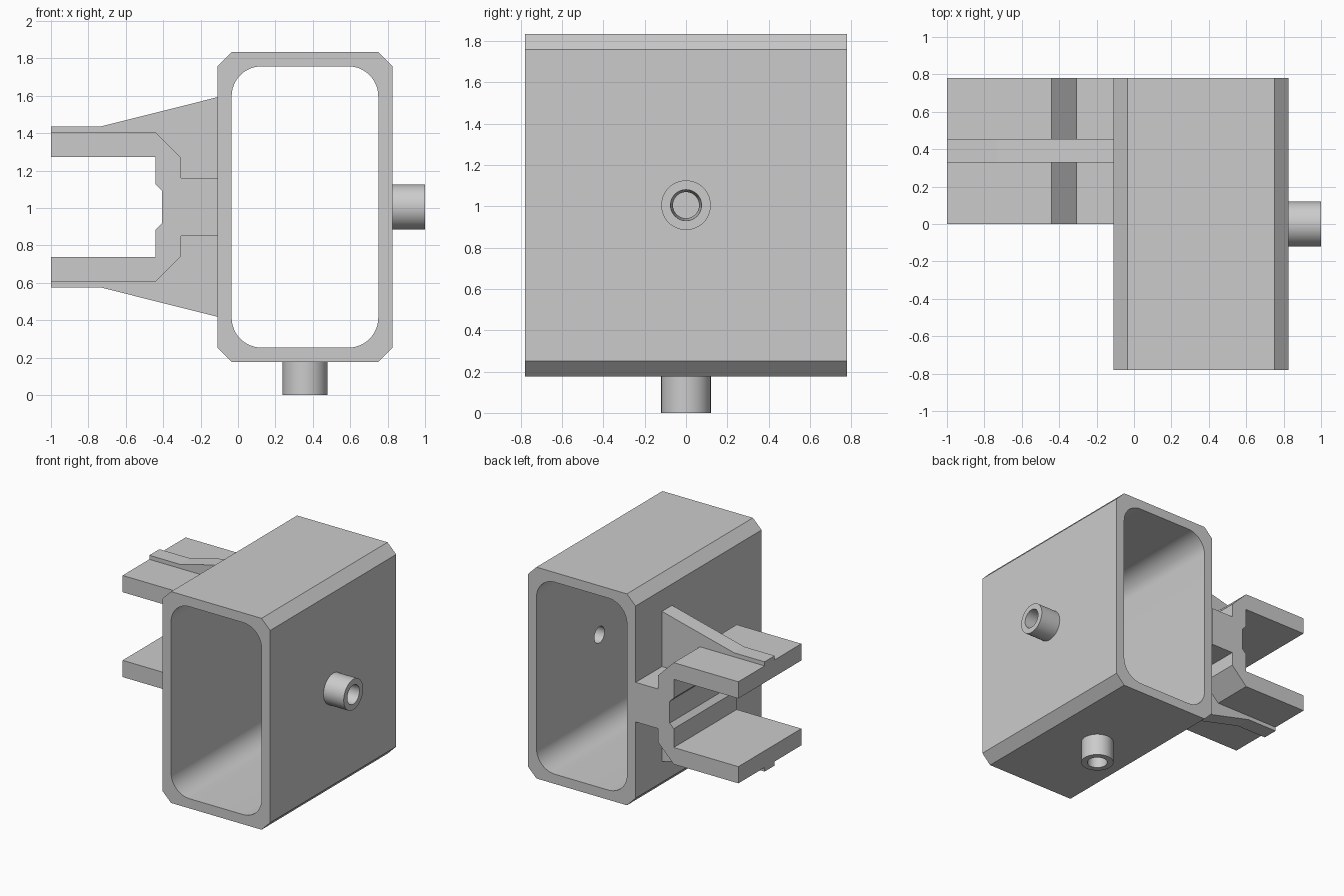
import bpy, bmesh, math
from mathutils import Vector, Matrix

if "Cube" in bpy.data.objects:
    bpy.data.objects.remove(bpy.data.objects["Cube"], do_unlink=True)

grey = bpy.data.materials.new("plain_grey")
grey.use_nodes = True
grey.diffuse_color = (0.6, 0.6, 0.6, 1)
grey.node_tree.nodes["Principled BSDF"].inputs["Base Color"].default_value = (0.6, 0.6, 0.6, 1)

MID = 1.005          # height of the symmetry plane
HALF = 0.78          # half depth of the sleeve
SIDE_X = 0.825       # right wall of the sleeve
BASE_Z = 0.175       # underside of the sleeve
CENTRE_X = 0.358


def make_object(name, bm):
    bmesh.ops.recalc_face_normals(bm, faces=bm.faces)
    mesh = bpy.data.meshes.new(name)
    bm.to_mesh(mesh)
    bm.free()
    mesh.materials.append(grey)
    obj = bpy.data.objects.new(name, mesh)
    bpy.context.collection.objects.link(obj)
    return obj


def prism(name, profile, y0, y1):
    """Extrude an x-z outline along y."""
    bm = bmesh.new()
    face = bm.faces.new([bm.verts.new((x, y0, z)) for x, z in profile])
    new = bmesh.ops.extrude_face_region(bm, geom=[face])["geom"]
    verts = [v for v in new if isinstance(v, bmesh.types.BMVert)]
    bmesh.ops.translate(bm, verts=verts, vec=(0, y1 - y0, 0))
    return make_object(name, bm)


def cone(name, start, end, r0, r1):
    start, end = Vector(start), Vector(end)
    axis = end - start
    turn = axis.to_track_quat('Z', 'Y').to_matrix().to_4x4()
    bm = bmesh.new()
    bmesh.ops.create_cone(bm, cap_ends=True, segments=48, radius1=r0, radius2=r1,
                          depth=axis.length,
                          matrix=Matrix.Translation((start + end) / 2) @ turn)
    return make_object(name, bm)


def cut(obj, cutter):
    mod = obj.modifiers.new("cut", 'BOOLEAN')
    mod.operation, mod.solver, mod.object = 'DIFFERENCE', 'EXACT', cutter
    bpy.context.view_layer.objects.active = obj
    bpy.ops.object.modifier_apply(modifier=mod.name)


def rounded_box(w, h, r, steps):
    """Corner outline around the sleeve centre; one step makes a chamfer."""
    pts = []
    for i, (sx, sz) in enumerate([(1, 1), (-1, 1), (-1, -1), (1, -1)]):
        for k in range(steps + 1):
            a = math.pi / 2 * (i + k / steps)
            pts.append((CENTRE_X + sx * (w - r) + r * math.cos(a),
                        MID + sz * (h - r) + r * math.sin(a)))
    return pts


def flip(profile):
    return [(x, 2 * MID - z) for x, z in reversed(profile)]


# Rectangular sleeve with chamfered outside and rounded bore
sleeve = prism("sleeve", rounded_box(0.467, 0.828, 0.075, 1), -HALF, HALF)
bore = prism("bore_cutter", rounded_box(0.392, 0.752, 0.16, 12), -1, 1)
cut(sleeve, bore)

# Round bosses with tapered holes through the wall
side_boss = cone("side_boss", (SIDE_X, 0, MID), (1, 0, MID), 0.12, 0.12)
lower_boss = cone("lower_boss", (CENTRE_X, 0, BASE_Z), (CENTRE_X, 0, 0), 0.12, 0.12)
side_hole = cone("side_hole_cutter", (0.7, 0, MID), (1.02, 0, MID), 0.061, 0.076)
lower_hole = cone("lower_hole_cutter", (CENTRE_X, 0, 0.3), (CENTRE_X, 0, -0.02), 0.061, 0.076)
for boss, hole in ((side_boss, side_hole), (lower_boss, lower_hole)):
    cut(boss, hole)
    cut(sleeve, hole)
for helper in (bore, side_hole, lower_hole):
    bpy.data.objects.remove(helper, do_unlink=True)

# Forked bracket, mirrored about the middle height
upper = [(-0.11, 1.16), (-0.305, 1.16), (-0.305, 1.268), (-0.44, 1.403), (-1, 1.403),
         (-1, 1.272), (-0.44, 1.272), (-0.44, 1.125), (-0.405, 1.09)]
bracket = prism("fork_bracket", upper + flip(upper), 0, HALF)

# Stiffening ribs above and below the fork
rib = [(-0.11, 1.592), (-0.735, 1.435), (-1, 1.435), (-1, 1.403), (-0.44, 1.403),
       (-0.305, 1.268), (-0.305, 1.16), (-0.11, 1.16)]
upper_rib = prism("upper_rib", rib, 0.33, 0.455)
lower_rib = prism("lower_rib", flip(rib), 0.33, 0.455)

# Smooth the rounded surfaces, keep the edges sharp
bpy.ops.object.select_all(action='DESELECT')
for obj in (sleeve, side_boss, lower_boss):
    obj.select_set(True)
bpy.context.view_layer.objects.active = sleeve
bpy.ops.object.shade_smooth_by_angle(angle=math.radians(30))
